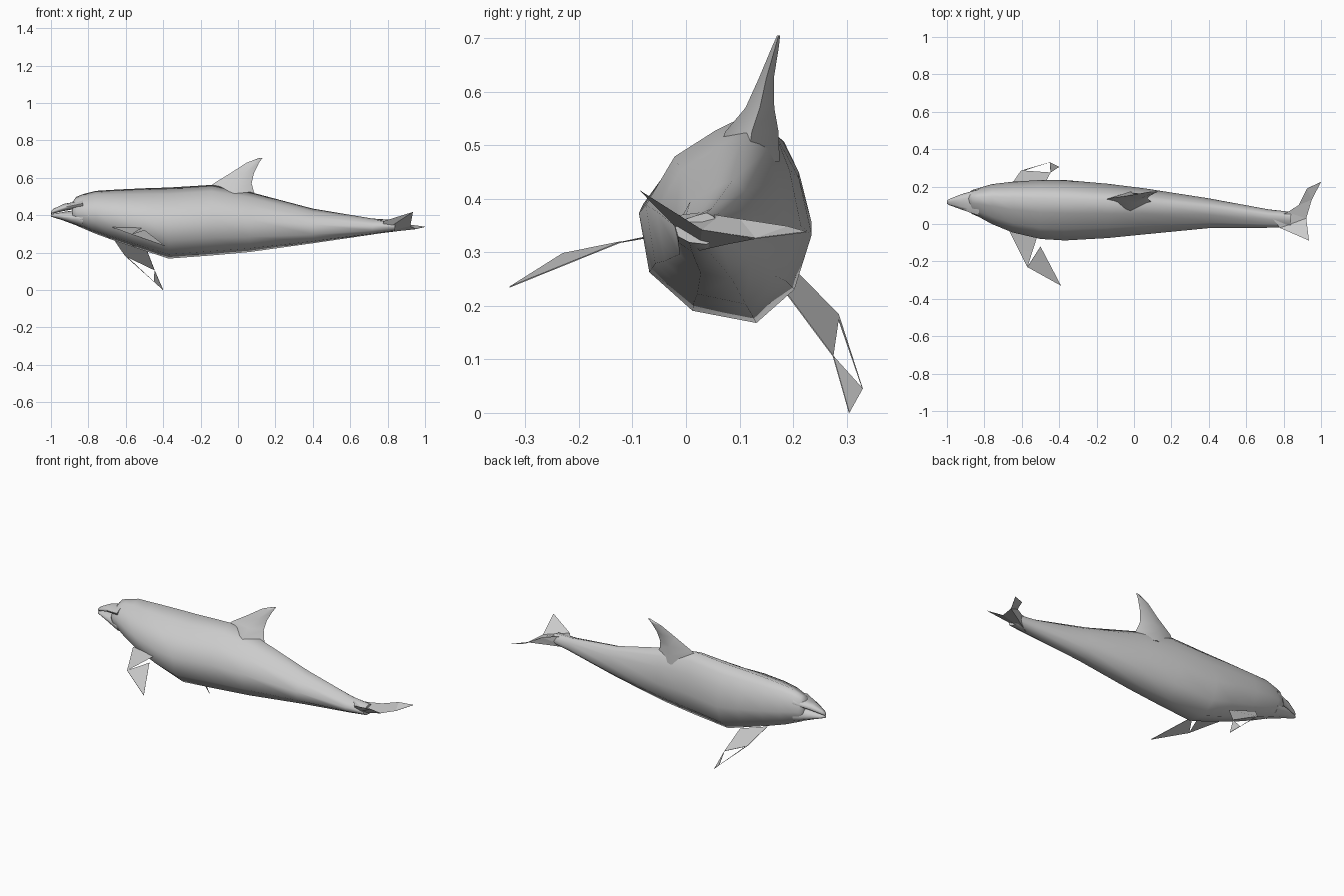
import bpy, bmesh, math

old = bpy.data.objects.get("Cube")
if old:
    bpy.data.objects.remove(old, do_unlink=True)

skin = bpy.data.materials.new("grey skin")
skin.use_nodes = True
GREY = (0.6, 0.6, 0.6, 1)
skin.diffuse_color = GREY
skin.node_tree.nodes["Principled BSDF"].inputs["Base Color"].default_value = GREY


def finish(bm, name):
    bmesh.ops.recalc_face_normals(bm, faces=bm.faces)
    mesh = bpy.data.meshes.new(name)
    bm.to_mesh(mesh)
    bm.free()
    mesh.materials.append(skin)
    ob = bpy.data.objects.new(name, mesh)
    bpy.context.collection.objects.link(ob)
    return ob


def loft(name, rings):
    """Skin a row of equal rings, close both ends and shade smooth."""
    bm = bmesh.new()
    rows = [[bm.verts.new(p) for p in ring] for ring in rings]
    n = len(rows[0])
    for a, b in zip(rows, rows[1:]):
        for i in range(n):
            j = (i + 1) % n
            bm.faces.new((a[i], a[j], b[j], b[i]))
    bm.faces.new(rows[0])
    bm.faces.new(rows[-1])
    ob = finish(bm, name)
    bpy.ops.object.select_all(action='DESELECT')
    ob.select_set(True)
    bpy.context.view_layer.objects.active = ob
    bpy.ops.object.shade_smooth_by_angle(angle=math.radians(80))


def sheet(name, points, faces):
    """Thin fin made from a few flat facets."""
    bm = bmesh.new()
    vs = [bm.verts.new(p) for p in points]
    for f in faces:
        bm.faces.new([vs[i] for i in f])
    mod = finish(bm, name).modifiers.new("thickness", 'SOLIDIFY')
    mod.thickness = 0.002
    mod.offset = 0


# Rolled cross-section, scaled to the width and height of each station
SECTION = [(.38, 1), (-.1, .82), (-.63, .56), (-1, .08), (-.88, -.5), (-.38, -.88),
           (.36, -1), (.8, -.67), (1, -.13), (.85, .43), (.67, .78)]


def section(x, y0, y1, z0, z1):
    cy, cz, w, h = (y0 + y1) / 2, (z0 + z1) / 2, (y1 - y0) / 2, (z1 - z0) / 2
    return [(x, cy + u * w, cz + v * h) for u, v in SECTION]


def stations(rows):
    return [section(*r) for r in rows]


# Body from forehead to tail stock
loft("body", stations([
    (-.885, .068, .167, .365, .47),
    (-.865, .053, .182, .345, .498),
    (-.83, .038, .192, .33, .512),
    (-.76, .0, .213, .30, .53),
    (-.65, -.045, .226, .26, .537),
    (-.50, -.08, .235, .21, .544),
    (-.37, -.088, .235, .168, .548),
    (-.14, -.075, .215, .185, .562),
    (.06, -.055, .19, .203, .525),
    (.40, -.022, .137, .25, .435),
    (.72, -.02, .078, .297, .382),
    (.84, -.02, .065, .315, .374)]))

# Beak: two jaws meeting along a narrow mouth
loft("upper_jaw", stations([
    (-.83, .045, .185, .432, .49),
    (-.89, .066, .169, .43, .468),
    (-.93, .08, .157, .423, .461),
    (-.985, .10, .135, .41, .435),
    (-1.0, .108, .126, .406, .422)]))
loft("lower_jaw", stations([
    (-.83, .045, .185, .333, .432),
    (-.89, .066, .169, .355, .424),
    (-.93, .08, .157, .37, .418),
    (-.985, .10, .135, .388, .408),
    (-1.0, .108, .126, .392, .406)]))


# Swept dorsal fin, leaning with the roll of the body
def fin_ring(x0, x1, y, half, z):
    mid = x0 + (x1 - x0) * .6
    return [(x0, y, z), (mid, y - half, z), (x1, y, z), (mid, y + half, z)]


loft("dorsal_fin", [fin_ring(*r) for r in [
    (-.20, .11, .115, .06, .47),
    (-.18, .085, .123, .05, .525),
    (-.13, .073, .138, .027, .57),
    (-.04, .085, .15, .014, .625),
    (.045, .112, .166, .007, .68),
    (.11, .13, .173, .003, .705)]])

# Flippers, each with its notched rear edge
sheet("right_flipper", [
    (-.67, -.03, .335), (-.57, -.23, .298), (-.39, -.33, .235),
    (-.50, -.12, .32), (-.515, -.06, .332)],
    [(0, 1, 4), (1, 2, 3)])
sheet("left_flipper", [
    (-.67, .19, .28), (-.605, .285, .184), (-.45, .33, .045),
    (-.40, .305, 0), (-.446, .275, .106), (-.49, .19, .22), (-.59, .285, .175)],
    [(0, 1, 6, 4, 5), (1, 2, 6), (2, 3, 4)])

# Tail flukes, joined underneath to the stock
sheet("tail_flukes", [
    (.74, .03, .374), (.82, .062, .368), (.88, .10, .362), (.925, .19, .348),
    (1.0, .225, .338), (.95, .13, .326), (.92, .03, .342), (.935, -.088, .417),
    (.78, -.02, .368), (.76, .025, .304)],
    [(0, 1, 6, 8), (1, 2, 5, 6), (2, 3, 5), (3, 4, 5), (6, 7, 8),
     (9, 8, 7), (9, 7, 6), (9, 6, 5), (9, 5, 2), (9, 2, 1)])
